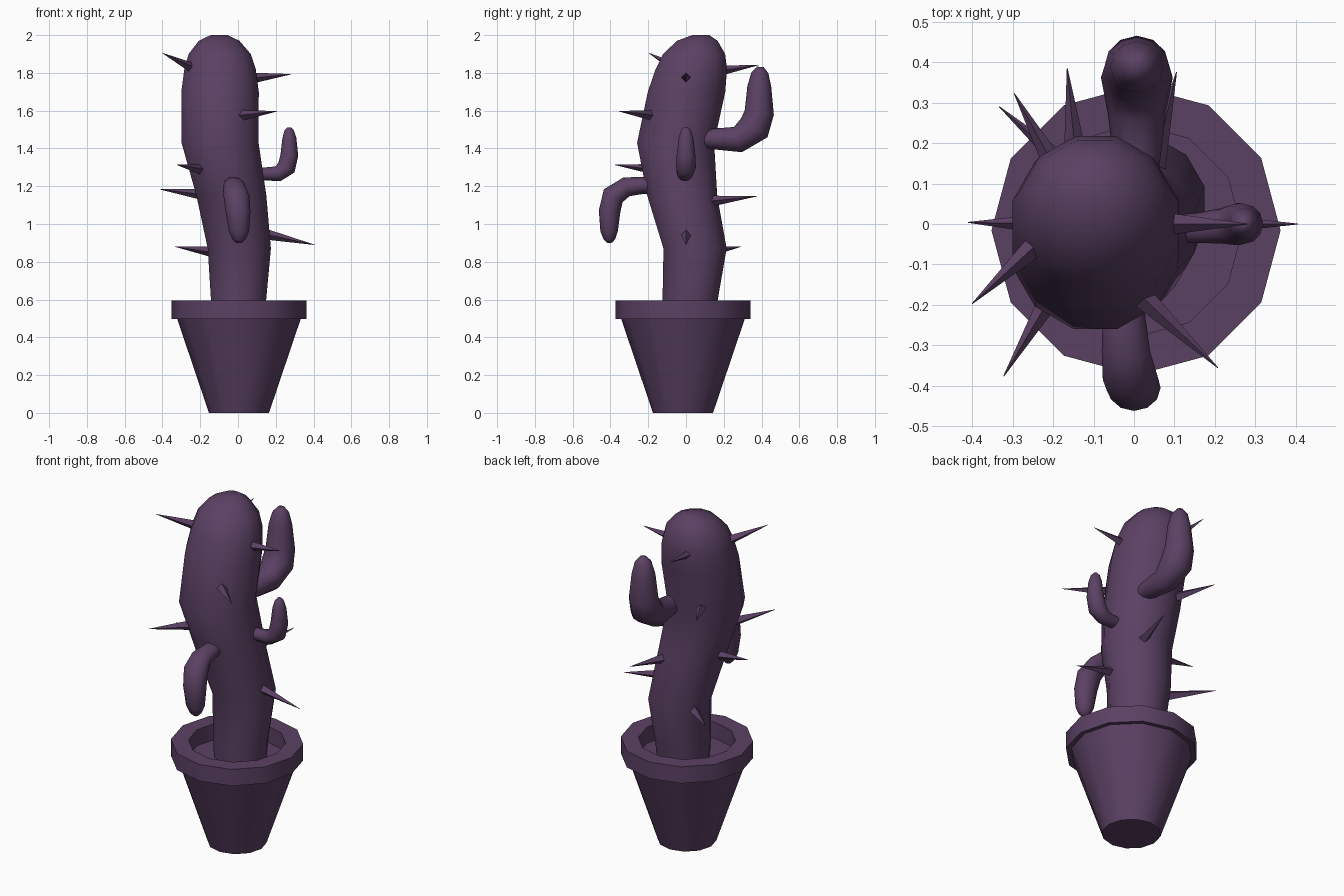
import bpy, bmesh, math
from mathutils import Vector

plum = bpy.data.materials.new("plum")
plum.diffuse_color = (0.105, 0.053, 0.127, 1)


def loft(name, rings, sides, side_axis=None, phase=0.0, side_scale=1.0, angle=60):
    """Skin circles (x, y, z, radius) along a path; level circles if no side_axis."""
    bm = bmesh.new()
    pts = [Vector(r[:3]) for r in rings]
    loops = []
    for i, (p, ring) in enumerate(zip(pts, rings)):
        if side_axis:
            t = Vector()
            if i > 0:
                t += (p - pts[i - 1]).normalized()
            if i < len(pts) - 1:
                t += (pts[i + 1] - p).normalized()
            a = Vector(side_axis)
            b = t.cross(a).normalized()
        else:
            a, b = Vector((1, 0, 0)), Vector((0, 1, 0))
        loop = []
        for k in range(sides):
            w = phase + math.tau * k / sides
            loop.append(bm.verts.new(p + ring[3] * (a * side_scale * math.cos(w) + b * math.sin(w))))
        loops.append(loop)
    for lo, hi in zip(loops, loops[1:]):
        for k in range(sides):
            n = (k + 1) % sides
            bm.faces.new((lo[k], lo[n], hi[n], hi[k]))
    bm.faces.new(loops[0][::-1])
    bm.faces.new(loops[-1])
    bmesh.ops.recalc_face_normals(bm, faces=bm.faces)
    me = bpy.data.meshes.new(name)
    bm.to_mesh(me)
    bm.free()
    me.materials.append(plum)
    ob = bpy.data.objects.new(name, me)
    bpy.context.collection.objects.link(ob)
    bpy.ops.object.select_all(action='DESELECT')
    ob.select_set(True)
    bpy.context.view_layer.objects.active = ob
    bpy.ops.object.shade_smooth_by_angle(angle=math.radians(angle))
    return ob


# Pot with rim and recessed soil
pot = [(0.159, 0), (0.328, 0.5), (0.357, 0.497), (0.357, 0.595), (0.262, 0.595), (0.262, 0.5)]
loft("pot", [(0.005, -0.016, z, r) for r, z in pot], 12, angle=35)

# Leaning cactus stem with domed top
stem = [(.003, .02, .49, .14), (.003, .022, .6, .147), (.007, .048, .87, .168),
        (-.035, -.02, 1.15, .186), (-.095, -.055, 1.43, .205), (-.095, .003, 1.7, .206),
        (-.095, .028, 1.82, .19), (-.097, .043, 1.9, .165), (-.1, .06, 1.97, .108),
        (-.1, .078, 2.0, .045)]
loft("stem", [(x, y, z, r * 1.03) for x, y, z, r in stem], 12, phase=math.pi / 12)

# Three bent arms
loft("back_arm", [(.007, .08, 1.45, .045), (.007, .15, 1.45, .055), (.007, .275, 1.447, .07),
                  (.007, .362, 1.51, .086), (.007, .388, 1.59, .078), (.007, .388, 1.73, .063),
                  (.007, .391, 1.80, .045), (.007, .393, 1.832, .018)], 12, (1, 0, 0), side_scale=1.03)
loft("front_arm", [(-.025, -.13, 1.2, .04), (-.025, -.22, 1.205, .045), (-.02, -.315, 1.197, .052),
                   (-.008, -.385, 1.15, .06), (0, -.405, 1.065, .057), (.005, -.407, .96, .046),
                   (.006, -.405, .92, .031), (.006, -.403, .9, .013)], 12, (1, 0, 0), side_scale=1.15)
loft("right_arm", [(.08, -.012, 1.265, .035), (.15, -.01, 1.265, .035), (.212, -.005, 1.266, .041),
                   (.257, 0, 1.3, .05), (.272, 0, 1.365, .047), (.272, 0, 1.455, .037),
                   (.271, 0, 1.495, .025), (.271, 0, 1.512, .01)], 12, (0, 1, 0), side_scale=1.05)

# Four-sided spines: base point, tip point
spines = [((-.24, -.05, 1.825), (-.40, -.197, 1.905)), ((.08, 0, 1.773), (.28, 0, 1.793)),
          ((.02, -.18, 1.575), (.207, -.355, 1.597)), ((-.2, -.17, 1.29), (-.322, -.376, 1.313)),
          ((-.2, 0, 1.158), (-.41, .004, 1.183)), ((-.14, .12, .853), (-.333, .29, .88)),
          ((.15, 0, .945), (.405, 0, .89)), ((-.145, .17, 1.81), (-.165, .385, 1.842)),
          ((-.19, .13, 1.48), (-.296, .323, 1.51)), ((.05, .14, 1.122), (.105, .375, 1.147))]
for i, (base, tip) in enumerate(spines):
    d = Vector(tip) - Vector(base)
    side = d.cross(Vector((0, 0, 1))).normalized()
    loft(f"spine_{i + 1}", [(*base, .028), (*tip, .001)], 4, tuple(side), angle=30)
